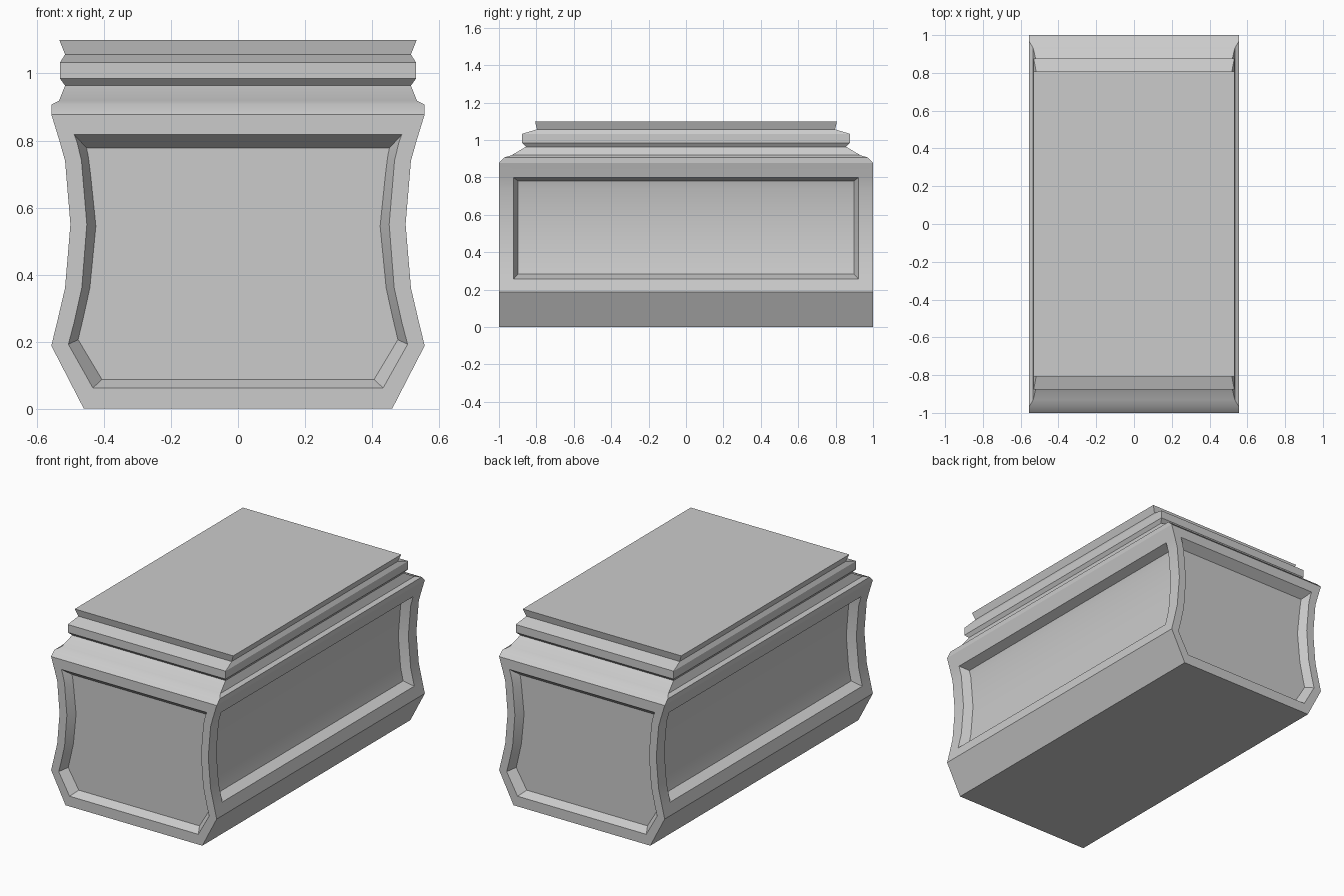
import bpy, bmesh, math

if "Cube" in bpy.data.objects:
    bpy.data.objects.remove(bpy.data.objects["Cube"])

DEPTH = 0.05   # recess depth of the panels


def finish(name, bm):
    bmesh.ops.remove_doubles(bm, verts=bm.verts, dist=0.0005)
    bmesh.ops.recalc_face_normals(bm, faces=bm.faces)
    me = bpy.data.meshes.new(name)
    bm.to_mesh(me)
    bm.free()
    ob = bpy.data.objects.new(name, me)
    bpy.context.collection.objects.link(ob)
    bpy.ops.object.select_all(action='DESELECT')
    ob.select_set(True)
    bpy.context.view_layer.objects.active = ob
    bpy.ops.object.shade_smooth_by_angle(angle=math.radians(30))


def face(bm, pts):
    return bm.faces.new([bm.verts.new(p) for p in pts])


def bridge(bm, a, b, closed=True):
    for i in range(len(a) if closed else len(a) - 1):
        j = (i + 1) % len(a)
        face(bm, (a[i], a[j], b[j], b[i]))


def end_loop(half, y):
    # mirror a half outline (x, z) into a closed loop
    return [(x, y, z) for x, z in half] + [(-x, y, z) for x, z in reversed(half)]


# Body: waisted profile, then the end panel rim and floor, bottom to top
profile = [(.46, 0), (.557, .188), (.54, .257), (.516, .36), (.50, .55),
           (.516, .74), (.533, .80), (.557, .878)]
rim = [(.433, .062), (.506, .192), (.489, .257), (.466, .36), (.451, .55),
       (.467, .74), (.48, .795), (.489, .818)]
floor = [(.406, .087), (.477, .206), (.463, .265), (.442, .36), (.424, .545),
         (.44, .70), (.447, .755), (.452, .778)]
bm = bmesh.new()

# Recessed panels on both ends
for s in (-1, 1):
    a, b = end_loop(profile, s), end_loop(rim, s)
    c = end_loop(floor, s * (1 - DEPTH))
    bridge(bm, a, b)
    bridge(bm, b, c)
    face(bm, c)

# Recessed, curved panels on both long sides
panel_z = (.283, .36, .55, .74, .78)
panel_x = (.533, .516, .50, .516, .527)
for s in (-1, 1):
    def column(y, pts=profile):
        return [(s * x, y, z) for x, z in pts]
    cols = [column(y) for y in (-1, -.922, .922, 1)]
    bridge(bm, cols[0], cols[1], False)
    bridge(bm, cols[2], cols[3], False)
    for lo, hi in ((0, 3), (6, 8)):
        bridge(bm, cols[1][lo:hi], cols[2][lo:hi], False)
    inner = [(x - DEPTH, z) for x, z in zip(panel_x, panel_z)]
    left, right = column(-.897, inner), column(.897, inner)
    bridge(bm, cols[1][2:7] + cols[2][2:7][::-1], left + right[::-1])
    bridge(bm, left, right, False)

# Underside and top
for x, z in (profile[0], profile[-1]):
    face(bm, [(-x, -1, z), (x, -1, z), (x, 1, z), (-x, 1, z)])
finish("chest_body", bm)

# Lid: stacked moulding rings (half x, half y, z)
rings = [(.557, 1, .878), (.557, .97, .907), (.534, .932, .919),
         (.516, .856, .964), (.531, .877, .985), (.531, .877, 1.033),
         (.516, .797, 1.057), (.533, .807, 1.10)]
bm = bmesh.new()
loops = [[(-x, -y, z), (x, -y, z), (x, y, z), (-x, y, z)] for x, y, z in rings]
for a, b in zip(loops, loops[1:]):
    bridge(bm, a, b)
face(bm, loops[0])
face(bm, loops[-1])
finish("moulded_lid", bm)
